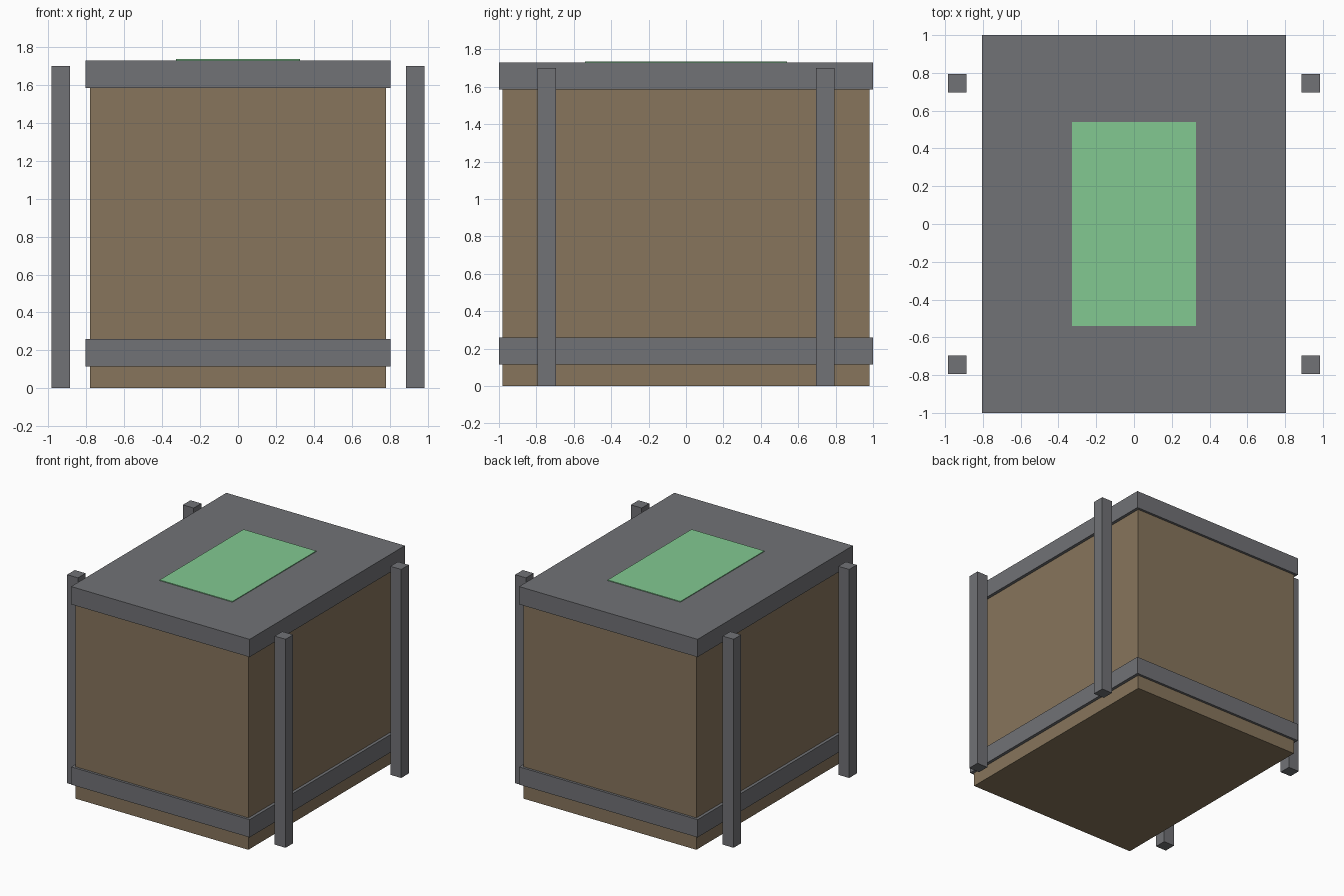
import bpy

if "Cube" in bpy.data.objects:
    bpy.data.objects.remove(bpy.data.objects["Cube"])


def material(name, color):
    m = bpy.data.materials.new(name)
    m.diffuse_color = (*color, 1)
    m.use_nodes = True
    m.node_tree.nodes["Principled BSDF"].inputs["Base Color"].default_value = m.diffuse_color
    return m


BROWN = material("brown_board", (0.242, 0.178, 0.107))
GREY = material("grey_metal", (0.165, 0.168, 0.181))
GREEN = material("green_panel", (0.223, 0.584, 0.283))


def box(name, mat, half_x, half_y, z0, z1, x=0, y=0):
    bpy.ops.mesh.primitive_cube_add(size=1, location=(x, y, (z0 + z1) / 2))
    o = bpy.context.object
    o.name = name
    o.scale = (2 * half_x, 2 * half_y, z1 - z0)
    bpy.ops.object.transform_apply(location=False, rotation=False, scale=True)
    o.data.materials.append(mat)
    return o


# Crate body with lid and lower band
box("crate_body", BROWN, 0.78, 0.98, 0, 1.6)
box("lid", GREY, 0.805, 1.0, 1.585, 1.73)
box("lower_band", GREY, 0.805, 1.0, 0.115, 0.26)

# Thin panel on the lid
box("top_panel", GREEN, 0.328, 0.54, 1.728, 1.736)

# Free-standing corner posts
for sx, side in ((-1, "left"), (1, "right")):
    for sy, end in ((-1, "front"), (1, "back")):
        box(f"{end}_{side}_post", GREY, 0.049, 0.049, 0, 1.7,
            x=sx * 0.936, y=sy * 0.745)
